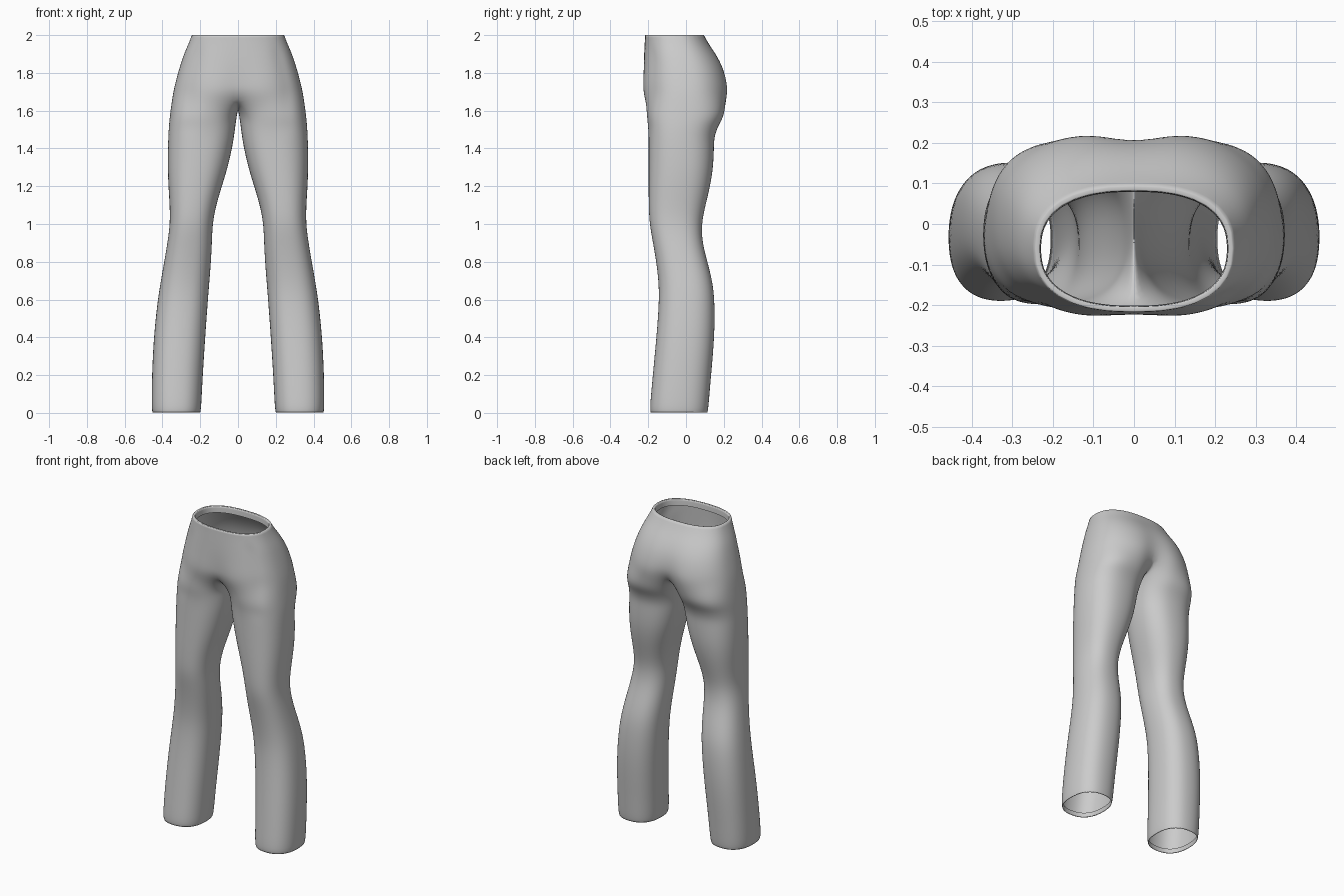
import bpy, bmesh
from math import sin, cos, pi, radians, exp, copysign

cube = bpy.data.objects.get("Cube")
if cube:
    bpy.data.objects.remove(cube, do_unlink=True)

OUTER, INNER = 17, 4      # columns round the outside, and along the inner thigh

# Hip sections: z, half width, front y, back y, front dip, back groove
HIPS = [(2.0, .245, -.217, .095, 0, 0), (1.95, .265, -.22, .125, 0, .002),
        (1.9, .287, -.224, .162, .002, .005), (1.85, .304, -.228, .192, .005, .009),
        (1.8, .319, -.232, .213, .01, .015), (1.74, .335, -.237, .229, .018, .025),
        (1.68, .348, -.236, .234, .025, .045)]

# Leg sections: z, inner x, outer x, front y, back y
LEGS = [(1.58, .004, .362, -.212, .21), (1.52, .012, .368, -.203, .172),
        (1.46, .02, .371, -.2, .151), (1.4, .03, .373, -.2, .15),
        (1.3, .053, .374, -.2, .146), (1.2, .084, .37, -.2, .13),
        (1.1, .115, .363, -.199, .105), (1.0, .134, .361, -.195, .083),
        (.9, .137, .375, -.176, .088), (.8, .142, .392, -.159, .115),
        (.7, .15, .41, -.147, .141), (.6, .158, .426, -.144, .153),
        (.45, .169, .443, -.154, .154), (.3, .179, .453, -.168, .144),
        (.15, .188, .458, -.182, .13), (.02, .194, .459, -.194, .12),
        (0, .2, .453, -.188, .114)]


def power(v, p):
    return copysign(abs(v) ** p, v)


def hip_ring(z, wide, front, back, dip, groove, inset=0):
    """Half section from the front centre round the side to the back centre."""
    mid, half = (front + back) / 2, (back - front) / 2 - inset
    ring = []
    for i in range(OUTER):
        t = pi * i / (OUTER - 1)
        x = (wide - inset) * power(sin(t), .82) if 0 < i < OUTER - 1 else 0
        y = mid - half * power(cos(t), .82)
        y += dip * exp(-(x / .07) ** 2) if y < mid else -groove * exp(-(x / .07) ** 2)
        if i == 4 and 1.5 < z < 1.93:          # pocket crease
            y += .007
        ring.append((x, y, z))
    return ring


def leg_ring(z, inner, outer, front, back, inset=0):
    """Closed section that starts at the front inner corner."""
    cx, cy = (inner + outer) / 2, (front + back) / 2
    a, b = (outer - inner) / 2 - inset, (back - front) / 2 - inset
    angles = [-50 + 280 * i / (OUTER - 1) for i in range(OUTER)]
    angles += [230 + 80 * (k + 1) / (INNER + 1) for k in range(INNER)]
    ring = []
    for i, d in enumerate(angles):
        x = cx + a * power(sin(radians(d)), .83)
        y = cy - b * power(cos(radians(d)), .83)
        if i == 4 and z > 1.5:
            y += .006
        ring.append((x, y, z))
    return ring


bm = bmesh.new()


def add(points):
    return [bm.verts.new(p) for p in points]


def bridge(r1, r2, closed):
    n = len(r1)
    for i in range(n if closed else n - 1):
        j = (i + 1) % n
        bm.faces.new((r1[i], r2[i], r2[j], r1[j]))


# Waist lip and hips
top = HIPS[0]
rings = [add(hip_ring(1.96, *top[1:], inset=.015)), add(hip_ring(*top, inset=.013))]
rings += [add(hip_ring(*s)) for s in HIPS]
for upper, lower in zip(rings, rings[1:]):
    bridge(upper, lower, False)

# Crotch seam, running under the body from back to front
seam = add([(0, .13, 1.635), (0, .06, 1.606), (0, -.04, 1.6), (0, -.13, 1.625)])

# Leg, with a small turned-in hem
legs = [rings[-1] + seam] + [add(leg_ring(*s)) for s in LEGS]
hem = LEGS[-1]
legs.append(add(leg_ring(.03, *hem[1:], inset=.004)))
for upper, lower in zip(legs, legs[1:]):
    bridge(upper, lower, True)

# Crisp waist rim and hem
crease = bm.edges.layers.float.new("crease_edge")
for e in bm.edges:
    if all(v.co.z > 1.999 for v in e.verts) or all(v.co.z < .001 for v in e.verts):
        e[crease] = .9

# Outward facing surface
bmesh.ops.recalc_face_normals(bm, faces=bm.faces)
bm.faces.ensure_lookup_table()
side = max(bm.faces, key=lambda f: f.calc_center_median().x)
bm.normal_update()
if side.normal.x < 0:
    bmesh.ops.reverse_faces(bm, faces=bm.faces)

mesh = bpy.data.meshes.new("trousers")
bm.to_mesh(mesh)
bm.free()
trousers = bpy.data.objects.new("trousers", mesh)
bpy.context.collection.objects.link(trousers)

mirror = trousers.modifiers.new("mirror", 'MIRROR')
mirror.use_clip = True
smooth = trousers.modifiers.new("smooth", 'SUBSURF')
smooth.levels = smooth.render_levels = 2

# Plain grey cloth
grey = bpy.data.materials.new("grey_cloth")
grey.use_nodes = True
colour = (.6, .6, .6, 1)
grey.diffuse_color = colour
grey.node_tree.nodes["Principled BSDF"].inputs["Base Color"].default_value = colour
mesh.materials.append(grey)
for face in mesh.polygons:
    face.use_smooth = True
